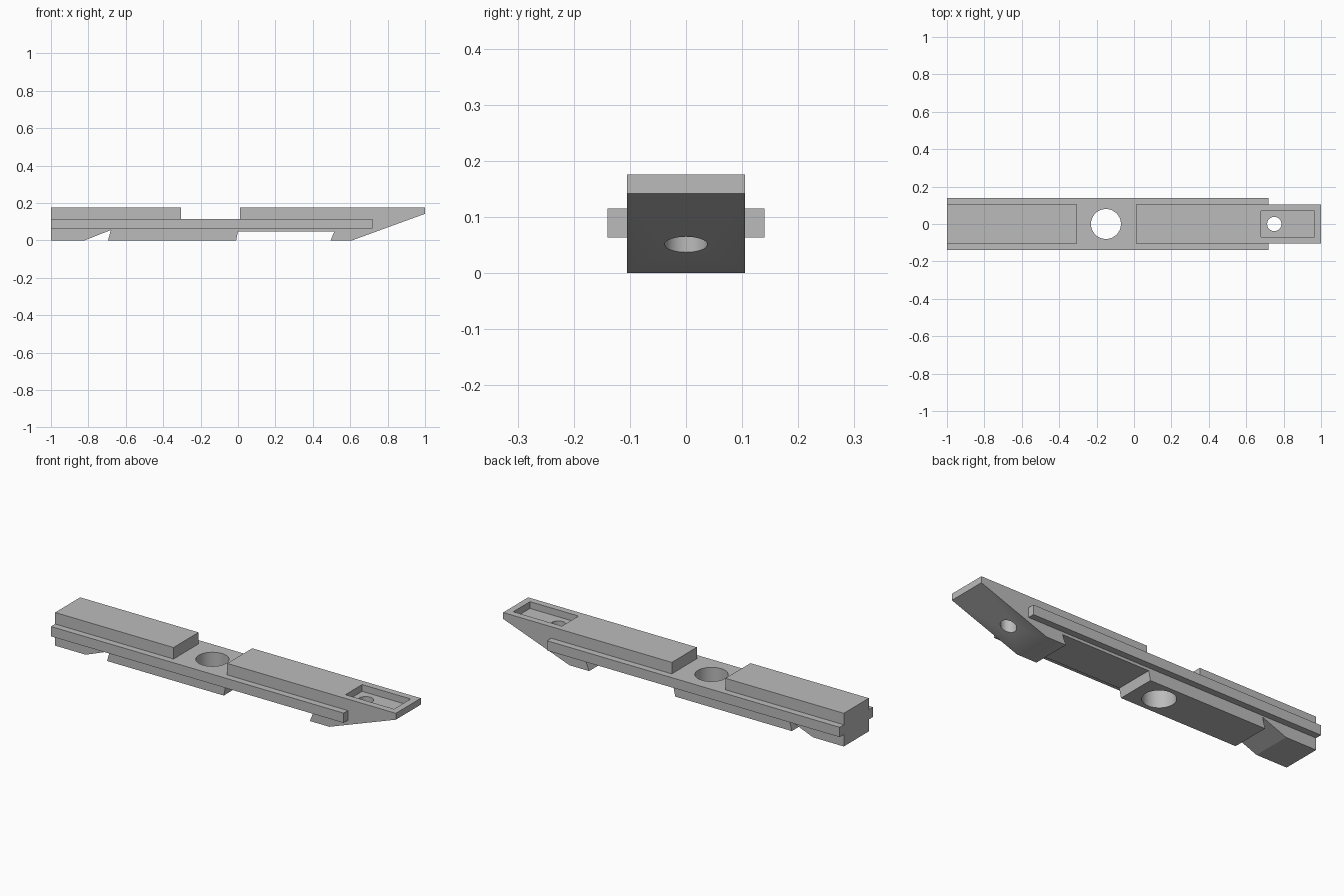
import bpy
import bmesh
from mathutils import Matrix

old = bpy.data.objects.get("Cube")
if old:
    bpy.data.objects.remove(old, do_unlink=True)

grey = bpy.data.materials.new("plain grey")
grey.use_nodes = True
colour = (0.5, 0.5, 0.5, 1)
grey.diffuse_color = colour
grey.node_tree.nodes["Principled BSDF"].inputs["Base Color"].default_value = colour


def finish(name, bm):
    bmesh.ops.recalc_face_normals(bm, faces=bm.faces)
    mesh = bpy.data.meshes.new(name)
    bm.to_mesh(mesh)
    bm.free()
    mesh.materials.append(grey)
    ob = bpy.data.objects.new(name, mesh)
    bpy.context.scene.collection.objects.link(ob)
    return ob


def extrude_profile(name, points, half_width):
    """Side outline in x and z, extruded across y."""
    bm = bmesh.new()
    face = bm.faces.new([bm.verts.new((x, -half_width, z)) for x, z in points])
    side = bmesh.ops.extrude_face_region(bm, geom=[face])
    moved = [v for v in side["geom"] if isinstance(v, bmesh.types.BMVert)]
    bmesh.ops.translate(bm, verts=moved, vec=(0, 2 * half_width, 0))
    return finish(name, bm)


def box(name, x0, x1, half_width, z0, z1):
    return extrude_profile(name, [(x0, z0), (x1, z0), (x1, z1), (x0, z1)], half_width)


def cylinder(name, x, radius):
    bm = bmesh.new()
    bmesh.ops.create_cone(bm, cap_ends=True, segments=64, radius1=radius,
                          radius2=radius, depth=1, matrix=Matrix.Translation((x, 0, 0)))
    return finish(name, bm)


def boolean(target, other, operation):
    mod = target.modifiers.new(other.name, 'BOOLEAN')
    mod.operation = operation
    mod.solver = 'EXACT'
    mod.object = other
    other.hide_render = True
    other.hide_set(True)


# Body with raised pads, undercut hooks and a sloped nose
body = extrude_profile("bar_body", [
    (-1, 0), (-0.82, 0), (-0.68, 0.055), (-0.695, 0), (-0.01, 0), (0, 0.048),
    (0.515, 0.048), (0.495, 0), (0.61, 0), (1, 0.142), (1, 0.176),
    (0.01, 0.176), (0.01, 0.115), (-0.305, 0.115), (-0.305, 0.176), (-1, 0.176)], 0.105)

# Guide rail along both sides
boolean(body, box("side_rails", -1, 0.718, 0.14, 0.063, 0.115), 'UNION')

# Recess in the nose and the two through holes
cutters = [box("nose_recess_cutter", 0.68, 0.965, 0.07, 0.14, 0.3),
           cylinder("main_hole_cutter", -0.15, 0.08),
           cylinder("nose_hole_cutter", 0.75, 0.038)]
for cutter in cutters:
    boolean(body, cutter, 'DIFFERENCE')

# Apply the cuts, then remove the helpers
bpy.context.view_layer.update()
evaluated = body.evaluated_get(bpy.context.evaluated_depsgraph_get())
result = bpy.data.meshes.new_from_object(evaluated)
body.modifiers.clear()
body.data = result
for helper in cutters + [bpy.data.objects["side_rails"]]:
    bpy.data.objects.remove(helper, do_unlink=True)

# Smooth hole walls, sharp edges elsewhere
bpy.ops.object.select_all(action='DESELECT')
body.select_set(True)
bpy.context.view_layer.objects.active = body
bpy.ops.object.shade_smooth_by_angle(angle=0.35)
